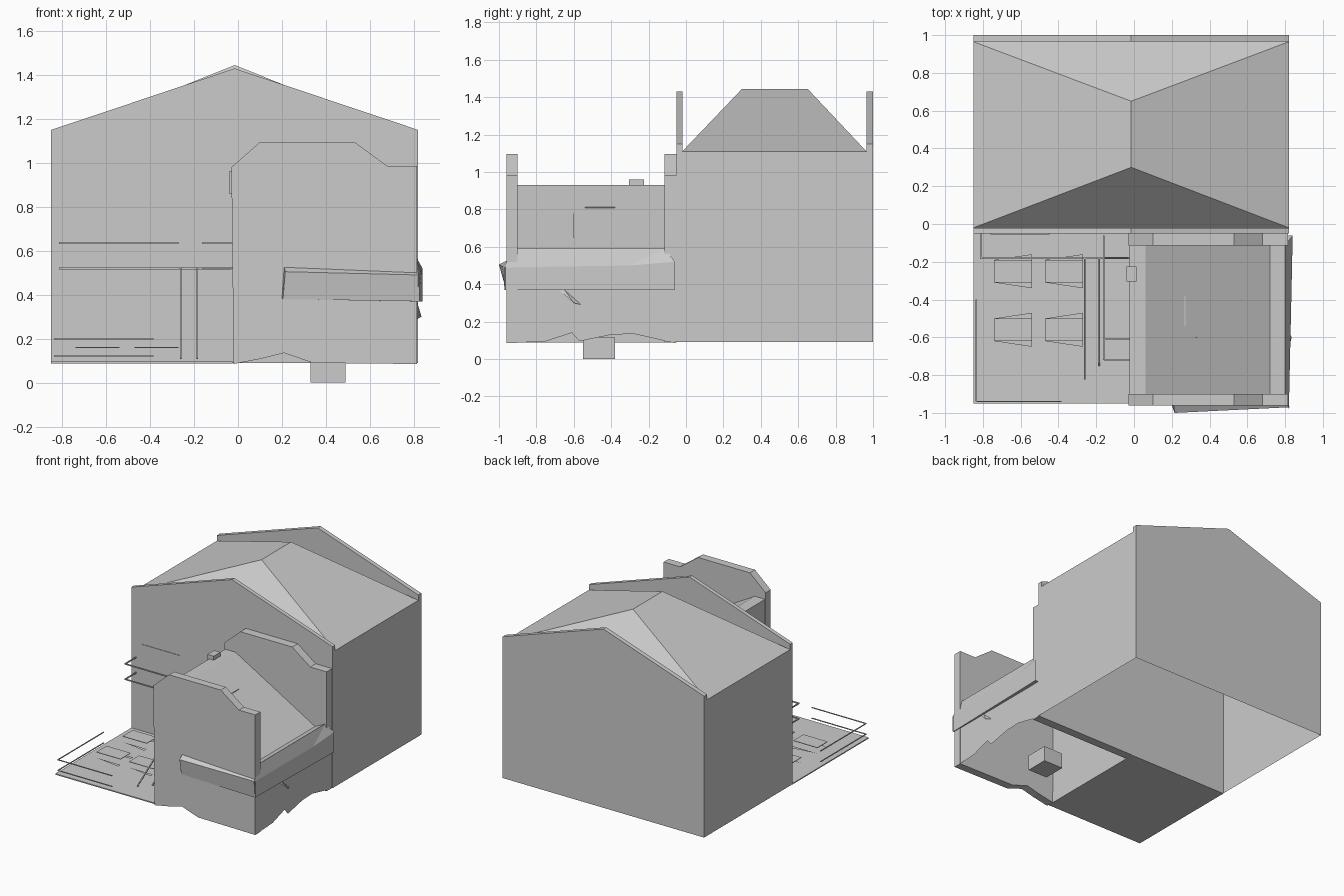
import bpy, bmesh, math
from mathutils import Vector

cube = bpy.data.objects.get("Cube")
if cube:
    bpy.data.objects.remove(cube, do_unlink=True)

grey = bpy.data.materials.new("plain_grey")
grey.use_nodes = True
COLOUR = (0.6, 0.6, 0.6, 1)
grey.diffuse_color = COLOUR
grey.node_tree.nodes["Principled BSDF"].inputs["Base Color"].default_value = COLOUR


def mesh(name, verts, faces):
    """Flat-shaded object from a few points and faces."""
    bm = bmesh.new()
    vs = [bm.verts.new(v) for v in verts]
    for f in faces:
        bm.faces.new([vs[i] for i in f])
    bmesh.ops.recalc_face_normals(bm, faces=bm.faces[:])
    me = bpy.data.meshes.new(name)
    bm.to_mesh(me)
    bm.free()
    me.materials.append(grey)
    ob = bpy.data.objects.new(name, me)
    bpy.context.collection.objects.link(ob)
    return ob


def slab(name, profile, y0, y1):
    """Closed prism: an (x, z) profile extruded along y."""
    n = len(profile)
    verts = [(x, y, z) for y in (y0, y1) for x, z in profile]
    sides = [(i, (i + 1) % n, (i + 1) % n + n, i + n) for i in range(n)]
    return mesh(name, verts, [tuple(range(n)), tuple(range(2 * n - 1, n - 1, -1))] + sides)


def sheet(name, path, y0, y1):
    """Open strip: an (x, z) path extruded along y."""
    n = len(path)
    verts = [(x, y, z) for y in (y0, y1) for x, z in path]
    return mesh(name, verts, [(i, i + 1, i + 1 + n, i + n) for i in range(n - 1)])


def box(name, x0, x1, y0, y1, z0, z1):
    return slab(name, [(x0, z0), (x1, z0), (x1, z1), (x0, z1)], y0, y1)


def bar(name, a, b, t=0.006):
    """Thin square bar between two points."""
    a, b = Vector(a), Vector(b)
    d = (b - a).normalized()
    side = d.cross(Vector((0, 0, 1)) if abs(d.z) < 0.9 else Vector((1, 0, 0))).normalized() * t / 2
    up = side.cross(d).normalized() * t / 2
    verts = [p + s * side + u * up for p in (a, b)
             for s, u in ((-1, -1), (1, -1), (1, 1), (-1, 1))]
    return mesh(name, verts, [(0, 1, 2, 3), (7, 6, 5, 4)] +
                [(i, (i + 1) % 4, (i + 1) % 4 + 4, i + 4) for i in range(4)])


# --- Main house: open-bottomed walls, hipped roof, end gables ---
L, R, F, B, G = -0.85, 0.82, -0.05, 1.0, 0.09
EAVE, MID = 1.11, -0.015
mesh("house_walls",
     [(x, y, z) for z in (G, EAVE) for x, y in ((L, F), (R, F), (R, B), (L, B))],
     [(i, (i + 1) % 4, (i + 1) % 4 + 4, i + 4) for i in range(4)])
mesh("house_roof",
     [(L, -0.02, EAVE), (R, -0.02, EAVE), (R, 0.965, EAVE), (L, 0.965, EAVE),
      (MID, 0.30, 1.445), (MID, 0.65, 1.445)],
     [(0, 1, 4), (1, 2, 5, 4), (2, 3, 5), (3, 0, 4, 5)])
gable = [(L, EAVE), (R, EAVE), (R, 1.15), (MID, 1.43), (L, 1.15)]
slab("front_gable", gable, F, -0.02)
slab("back_gable", gable, 0.965, B)

# --- Front wing: stepped end walls with a sloping roof between ---
crown = [(0.815, 0.985), (0.68, 0.985), (0.53, 1.095), (0.10, 1.095), (-0.03, 0.98)]
slab("wing_front_wall",
     [(-0.02, 0.085), (0.11, 0.11), (0.21, 0.135), (0.34, 0.09), (0.815, 0.085)] + crown,
     -0.96, -0.90)
slab("wing_back_wall", [(-0.02, 0.09), (0.815, 0.09)] + crown, -0.115, -0.05)
sheet("wing_roof", [(-0.025, G), (-0.025, 0.93), (0.06, 0.93), (0.72, 0.55), (0.80, 0.59)],
      -0.91, -0.11)
mesh("wing_side_wall",
     [(0.813, y, z) for y, z in ((-0.95, 0.085), (-0.75, 0.095), (-0.61, 0.14), (-0.57, 0.095),
                                 (-0.40, 0.13), (-0.28, 0.135), (-0.06, 0.085),
                                 (-0.06, 0.50), (-0.95, 0.50))],
     [tuple(range(9))])

# Ledge that wraps the outer corner of the wing
mesh("side_ledge",
     [(0.80, -0.90, 0.59), (0.80, -0.11, 0.59), (0.82, -0.98, 0.49), (0.835, -0.30, 0.50),
      (0.84, -0.06, 0.52), (0.82, -0.97, 0.37), (0.84, -0.06, 0.37),
      (0.805, -0.96, 0.37), (0.81, -0.06, 0.37)],
     [(0, 2, 3, 1), (1, 3, 4), (2, 5, 6, 4, 3), (5, 7, 8, 6)])
mesh("front_ledge",
     [(0.20, -0.96, 0.385), (0.21, -0.96, 0.525), (0.815, -0.96, 0.50), (0.815, -0.96, 0.37),
      (0.205, -0.965, 0.38), (0.215, -1.0, 0.505), (0.825, -0.97, 0.49), (0.825, -0.97, 0.37)],
     [(0, 1, 2, 3), (4, 5, 6, 7), (0, 1, 5, 4), (1, 2, 6, 5), (2, 3, 7, 6), (3, 0, 4, 7)])
mesh("side_bracket",
     [(0.814, -0.68, 0.37), (0.814, -0.65, 0.37), (0.814, -0.56, 0.29), (0.835, -0.60, 0.30)],
     [(0, 1, 3), (1, 2, 3), (0, 3, 2), (0, 2, 1)])
box("chimney", -0.04, 0.012, -0.305, -0.225, 0.86, 0.96)
box("foot_block", 0.33, 0.49, -0.55, -0.38, 0.0, 0.115)
bar("roof_batten", (0.33, -0.60, 0.777), (0.55, -0.60, 0.651), 0.005)
bar("roof_seam", (0.27, -0.54, 0.811), (0.27, -0.38, 0.811), 0.005)

# --- Terrace with low rails and seats ---
box("terrace", -0.85, -0.025, -0.95, -0.05, 0.088, 0.096)
for z in (0.12, 0.20):
    bar("terrace_side_rail", (-0.835, -0.94, z), (-0.835, -0.40, z))
    bar("terrace_front_rail", (-0.835, -0.94, z), (-0.385, -0.94, z))
for x in (-0.74, -0.47):
    for y in (-0.31, -0.62):
        box("seat", x, x + 0.20, y, y + 0.12, 0.158, 0.162)
        for edge, out in ((y, -0.03), (y + 0.12, 0.03)):
            mesh("seat_edge", [(x, edge, 0.118), (x + 0.2, edge + out, 0.118),
                               (x + 0.2, edge, 0.118)], [(0, 1, 2)])

# --- Balcony rails, stair stringers and side walkway rails ---
for z in (0.52, 0.635):
    bar("balcony_end_rail", (-0.81, -0.05, z), (-0.81, -0.18, z), 0.008)
    bar("balcony_front_rail", (-0.814, -0.18, z), (-0.27 if z > 0.6 else -0.03, -0.18, z), 0.008)
    bar("walkway_side_rail", (-0.16, -0.06, z), (-0.16, -0.72, z))
    for y in (-0.18, -0.61, -0.72):
        bar("walkway_cross_rail", (-0.16, y, z), (-0.025, y, z))
for x, y in ((-0.26, -0.82), (-0.185, -0.75)):
    bar("stair_stringer", (x, -0.18, 0.52), (x, y, 0.11), 0.008)

# Thin window frame lines on the house front
bar("window_head", (-0.76, -0.053, 0.745), (-0.45, -0.053, 0.745), 0.004)
bar("window_jamb", (-0.45, -0.053, 0.745), (-0.45, -0.053, 0.565), 0.004)
